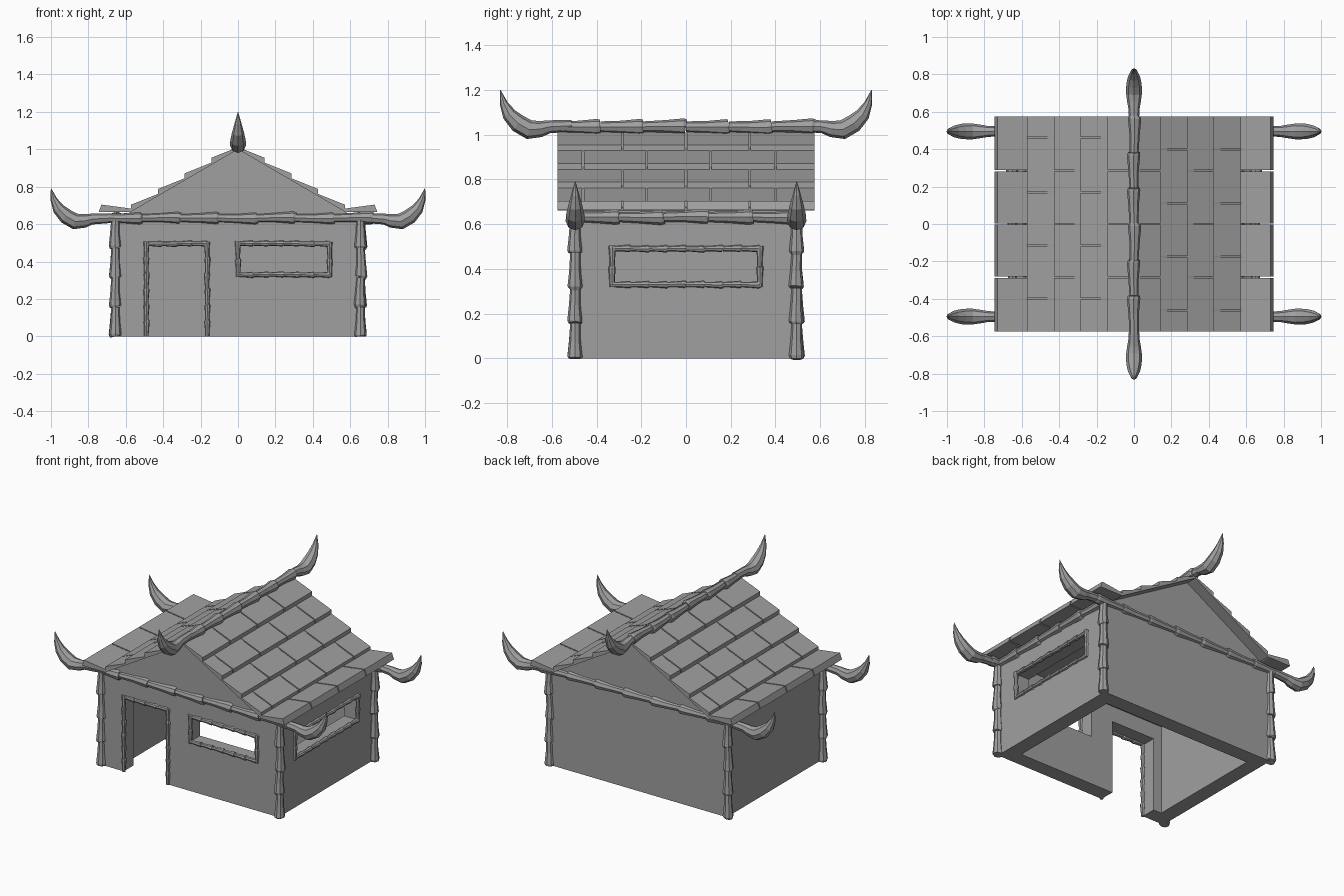
import bpy, bmesh, math, random
from mathutils import Vector

random.seed(4)
cube = bpy.data.objects.get("Cube")
if cube:
    bpy.data.objects.remove(cube, do_unlink=True)

mat = bpy.data.materials.new("plain grey")
mat.use_nodes = True
GREY = (0.35, 0.35, 0.35, 1)
mat.diffuse_color = GREY
mat.node_tree.nodes["Principled BSDF"].inputs["Base Color"].default_value = GREY


def finish(name, bm):
    bmesh.ops.recalc_face_normals(bm, faces=bm.faces[:])
    mesh = bpy.data.meshes.new(name)
    bm.to_mesh(mesh)
    bm.free()
    mesh.materials.append(mat)
    ob = bpy.data.objects.new(name, mesh)
    bpy.context.collection.objects.link(ob)
    return ob


def add_prism(bm, profile, y0, y1):
    """Extrude an (x, z) outline from y0 to y1."""
    face = bm.faces.new([bm.verts.new((x, y0, z)) for x, z in profile])
    ext = bmesh.ops.extrude_face_region(bm, geom=[face])["geom"]
    verts = [g for g in ext if isinstance(g, bmesh.types.BMVert)]
    bmesh.ops.translate(bm, verts=verts, vec=(0, y1 - y0, 0))


def add_box(bm, x0, x1, y0, y1, z0, z1):
    add_prism(bm, [(x0, z0), (x1, z0), (x1, z1), (x0, z1)], y0, y1)


def add_tube(bm, points, radii, sides=8):
    """Skin a tube over points lying in an upright plane."""
    span = points[-1] - points[0]
    ref = Vector((1, 0, 0)) if abs(span.y) > abs(span.x) and abs(span.y) > abs(span.z) else Vector((0, 1, 0))
    rings = []
    for i, (p, r) in enumerate(zip(points, radii)):
        a, b = points[max(i - 1, 0)], points[min(i + 1, len(points) - 1)]
        other = (b - a).normalized().cross(ref).normalized()
        angles = [math.tau * k / sides for k in range(sides)]
        rings.append([bm.verts.new(p + r * (math.cos(t) * ref + math.sin(t) * other)) for t in angles])
    for lo, hi in zip(rings, rings[1:]):
        for k in range(sides):
            bm.faces.new([lo[k], lo[k - 1], hi[k - 1], hi[k]])
    bm.faces.new(rings[0])
    bm.faces.new(rings[-1])


def add_bamboo(bm, start, end, count, r):
    """A pole of flared segments, each one a little uneven."""
    start, end = Vector(start), Vector(end)
    step = (end - start) / count
    for i in range(count):
        wob = Vector([random.uniform(-0.12, 0.12) * r for _ in range(3)])
        a = start + step * i
        pts = [a, a + step * 0.5 + wob, a + step * 0.93 + wob, a + step]
        add_tube(bm, pts, [r * 0.78, r * 0.9, r * 1.15, r * 1.05])


def add_horn(bm, root, out):
    """A curved tusk rising from root in the direction out."""
    root, out = Vector(root), Vector(out)
    shape = [(-0.02, 0, .026), (.08, -.005, .029), (.12, -.015, .036), (.17, -.018, .043), (.22, .01, .041),
             (.26, .05, .032), (.285, .1, .018), (.3, .16, .001)]
    pts = [root + out * d + Vector((0, 0, h)) for d, h, r in shape]
    add_tube(bm, pts, [s[2] for s in shape])


# House body: gabled block, hollowed, with doorway and two windows
WX, WY, EAVE, TOP = 0.65, 0.5, 0.62, 1.0
SLOPE = (TOP - EAVE) / WX
bm = bmesh.new()
add_prism(bm, [(-WX, 0), (WX, 0), (WX, EAVE), (0, TOP), (-WX, EAVE)], -WY, WY)
walls = finish("walls", bm)
T = 0.1
openings = {
    "room_cutter": (-WX + T, WX - T, -WY + T, WY - T, -0.1, 0.6),
    "door_cutter": (-0.49, -0.165, -0.6, -0.35, -0.1, 0.495),
    "front_window_cutter": (0, 0.49, -0.6, -0.35, 0.33, 0.495),
    "side_window_cutter": (0.5, 0.75, -0.33, 0.33, 0.33, 0.49),
}
cutters = []
for name, dims in openings.items():
    bm = bmesh.new()
    add_box(bm, *dims)
    cutter = finish(name, bm)
    cutter.hide_render = True
    mod = walls.modifiers.new(name, "BOOLEAN")
    mod.operation, mod.solver, mod.object = "DIFFERENCE", "EXACT", cutter
    cutters.append(cutter)
dg = bpy.context.evaluated_depsgraph_get()
cut_mesh = bpy.data.meshes.new_from_object(walls.evaluated_get(dg))
walls.modifiers.clear()
walls.data = cut_mesh
for cutter in cutters:
    bpy.data.objects.remove(cutter, do_unlink=True)

# Roof: thin deck on each slope, then overlapping shingle rows and a flared eave row
RY, ROW, GAP = 0.575, 0.143, 0.004


def roof_z(x):
    return TOP - SLOPE * x


for side, word in ((1, "left"), (-1, "right")):
    bm = bmesh.new()
    add_prism(bm, [(0, TOP), (side * 0.58, roof_z(0.58)), (side * 0.58, roof_z(0.58) + 0.01), (0, TOP + 0.01)], -RY, RY)
    finish(word + "_roof_deck", bm)
    bm = bmesh.new()
    for row in range(5):
        x0, x1 = row * ROW, (row + 1) * ROW
        if row < 4:
            outline = [(x0, roof_z(x0)), (x1, roof_z(x1)), (x1, roof_z(x1) + 0.038), (x0, roof_z(x0) + 0.012)]
        else:
            outline = [(x0, 0.664), (0.745, 0.664), (0.73, 0.704), (x0, 0.683)]
        if row % 2:
            cuts = [-0.43, -0.145, 0.14, 0.43]
            cuts = [c - side * 0.03 for c in cuts]
        else:
            cuts = [-0.285, 0, 0.285]
        edges = [-RY - GAP] + cuts + [RY + GAP]
        for a, b in zip(edges, edges[1:]):
            add_prism(bm, [(side * x, z) for x, z in outline], a + GAP, b - GAP)
    finish(word + "_shingles", bm)

# Ridge pole with a horn at each end
bm = bmesh.new()
add_bamboo(bm, (0, -RY, 1.035), (0, RY, 1.035), 6, 0.031)
for s in (-1, 1):
    add_horn(bm, (0, s * 0.53, 1.04), (0, s, 0))
finish("ridge_pole", bm)

# Eave beams: long ones carry horns, short ones tie the sides
for s, word in ((-1, "front"), (1, "back")):
    bm = bmesh.new()
    add_bamboo(bm, (-0.72, s * 0.495, 0.632), (0.72, s * 0.495, 0.632), 7, 0.029)
    for e in (-1, 1):
        add_horn(bm, (e * 0.7, s * 0.495, 0.632), (e, 0, 0))
    finish(word + "_beam", bm)
for s, word in ((1, "left"), (-1, "right")):
    bm = bmesh.new()
    add_bamboo(bm, (s * WX, -WY, 0.632), (s * WX, WY, 0.632), 5, 0.029)
    finish(word + "_beam", bm)

# Corner posts
for sx, wx in ((1, "left"), (-1, "right")):
    for sy, wy in ((-1, "front"), (1, "back")):
        bm = bmesh.new()
        add_bamboo(bm, (sx * 0.655, sy * 0.495, 0.63), (sx * 0.655, sy * 0.495, 0), 4, 0.029)
        finish(f"{wy}_{wx}_post", bm)

# Thin bamboo frames around the openings
R = 0.0145


def frame(name, at, a0, a1, z0, z1, sill=True):
    bm = bmesh.new()
    for a in (a0, a1):
        add_bamboo(bm, at(a, z0 - 0.012 * sill), at(a, z1 + 0.012), max(2, round((z1 - z0) / 0.085)), R)
    for z in ([z0, z1] if sill else [z1]):
        add_bamboo(bm, at(a0, z), at(a1, z), round((a1 - a0) / 0.08), R)
    finish(name, bm)


def on_front(a, z):
    return (a, -WY, z)


def on_left(a, z):
    return (WX, a, z)


frame("door_frame", on_front, -0.49, -0.165, 0, 0.495, sill=False)
frame("front_window_frame", on_front, 0, 0.49, 0.33, 0.495)
frame("side_window_frame", on_left, -0.33, 0.33, 0.33, 0.49)
